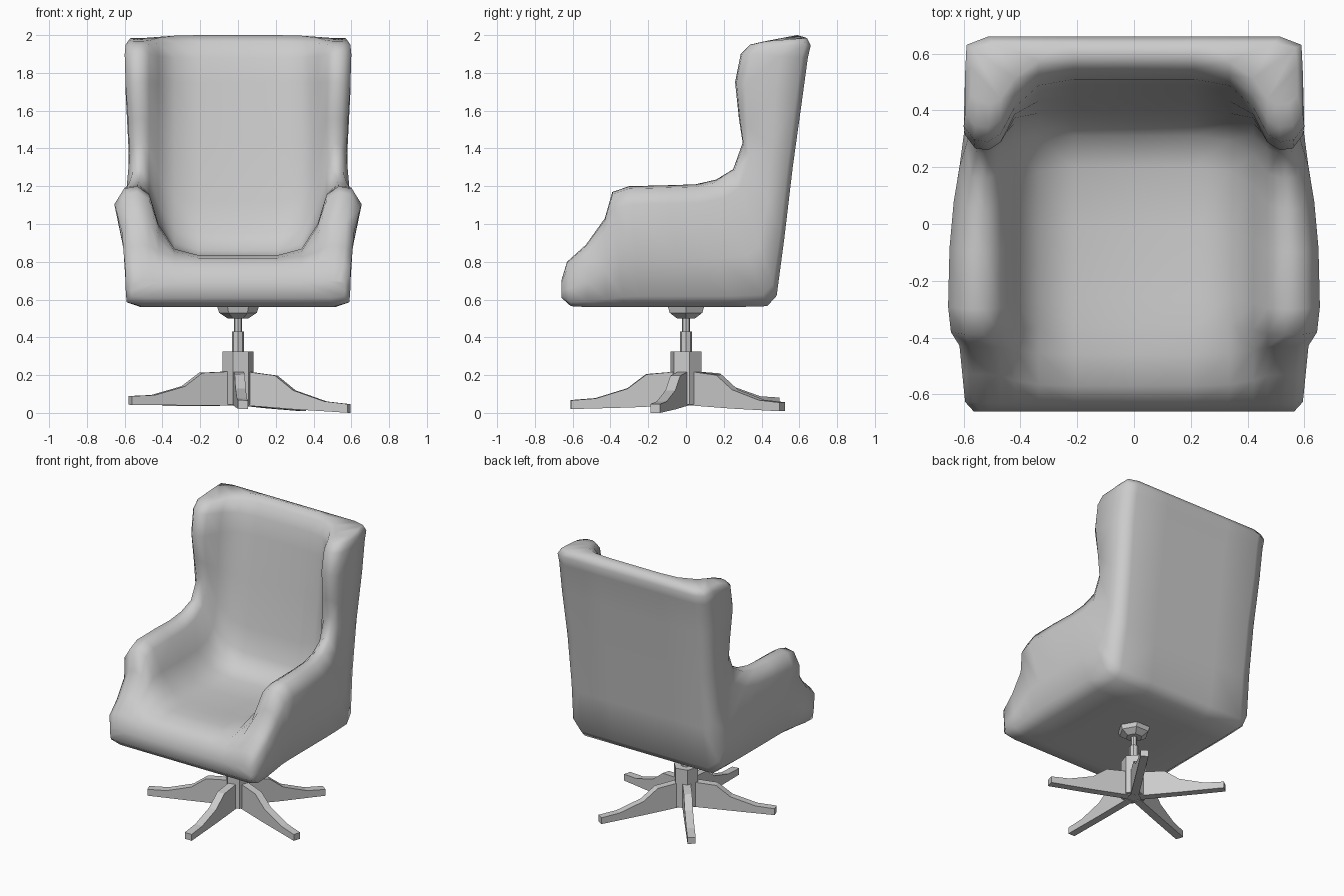
import bpy, math
from mathutils import Vector

if "Cube" in bpy.data.objects:
    bpy.data.objects.remove(bpy.data.objects["Cube"])


def make_object(name, verts, faces, smooth=False):
    mesh = bpy.data.meshes.new(name)
    mesh.from_pydata(verts, [], faces)
    mesh.update()
    for p in mesh.polygons:
        p.use_smooth = smooth
    ob = bpy.data.objects.new(name, mesh)
    bpy.context.collection.objects.link(ob)
    return ob


def lathe(name, profile, sides, turn=0.0):
    """Closed faceted turning from (radius, z) pairs, bottom to top."""
    verts, faces = [], []
    for r, z in profile:
        for k in range(sides):
            a = turn + 2 * math.pi * k / sides
            verts.append((r * math.cos(a), r * math.sin(a), z))
    for i in range(len(profile) - 1):
        for k in range(sides):
            m = (k + 1) % sides
            faces.append((i * sides + k, i * sides + m,
                          (i + 1) * sides + m, (i + 1) * sides + k))
    faces.append(tuple(reversed(range(sides))))
    faces.append(tuple(range(len(verts) - sides, len(verts))))
    return make_object(name, verts, faces)


# Upholstered shell: half sections swept from seat front to top of back.
# Each row: inner centre (y, z), rim (y, z), outer corner (y, z), rim half width
ROWS = [
    (-.66, .69, -.66, .70, -.66, .61, .565),
    (-.635, .77, -.63, .80, -.61, .565, .595),
    (-.57, .82, -.53, .89, -.52, .56, .605),
    (-.46, .835, -.43, 1.03, -.42, .56, .615),
    (-.36, .835, -.39, 1.17, -.33, .56, .645),
    (-.26, .83, -.30, 1.20, -.24, .56, .655),
    (-.02, .82, -.10, 1.205, 0, .56, .65),
    (.20, .825, .05, 1.21, .25, .56, .635),
    (.31, .86, .16, 1.235, .43, .565, .615),
    (.365, .95, .25, 1.29, .48, .62, .59),
    (.40, 1.12, .30, 1.43, .52, .92, .575),
    (.45, 1.45, .28, 1.56, .565, 1.30, .58),
    (.49, 1.75, .26, 1.75, .615, 1.66, .595),
    (.51, 1.88, .29, 1.90, .645, 1.88, .60),
    (.545, 1.965, .34, 1.95, .66, 1.945, .595),
    (.59, 2.0, .42, 1.968, .64, 1.985, .575),
]


def section(cy, cz, ry, rz, by, bz, xo):
    C, R, B = Vector((0, cy, cz)), Vector((0, ry, rz)), Vector((0, by, bz))
    xi, xn, xb = .42, .47, min(xo, .595)
    w = xo - xn
    inner = [(0, 0), (.5 * xi, 0), (.8 * xi, .1), (xi, .45), (xn, .88), (xn + .35 * w, 1)]
    outer = [(xn + .72 * w, .02), (xo, .15), (xb, .6), (xb - .005, .91),
             (xb - .08, 1), (.25, 1), (0, 1)]
    pts = [C.lerp(R, t) + Vector((x, 0, 0)) for x, t in inner]
    return pts + [R.lerp(B, t) + Vector((x, 0, 0)) for x, t in outer]


verts = [p for row in ROWS for p in section(*row)]
n, last = 13, (len(ROWS) - 1) * 13
faces = []
for i in range(len(ROWS) - 1):
    for j in range(n - 1):
        a = i * n + j
        faces.append((a, a + 1, a + n + 1, a + n))
for j in range(n // 2):
    front = [j, n - 1 - j, n - 2 - j]
    if j + 1 != n - 2 - j:
        front.append(j + 1)
    faces.append(tuple(front))
    faces.append(tuple(last + k for k in reversed(front)))
shell = make_object("upholstered_shell", verts, faces, smooth=True)
mirror = shell.modifiers.new("mirror", 'MIRROR')
mirror.merge_threshold = 0.001

# Swivel plate, stem and hub
lathe("swivel_plate", [(.055, .50), (.10, .53), (.115, .575)], 6)
lathe("stem", [(.032, .30), (.032, .43), (.021, .43), (.021, .51)], 8)
lathe("hub", [(.085, .045), (.085, .325)], 6, math.radians(12))

# Five radial feet, slightly tilted as a set
LEG = [(.04, .04), (.30, .03), (.61, .022), (.61, .068), (.48, .078),
       (.31, .13), (.21, .205), (.04, .22)]
HALF = .027
for k in range(5):
    m = len(LEG)
    lv = [(r, s * HALF, z) for s in (-1, 1) for r, z in LEG]
    lf = [tuple(range(m)), tuple(reversed(range(m, 2 * m)))]
    lf += [(j, j + m, (j + 1) % m + m, (j + 1) % m) for j in range(m)]
    a = math.radians(-87.5 + 72 * k)
    out = []
    for r, y, z in lv:
        x, yy = r * math.cos(a) - y * math.sin(a), r * math.sin(a) + y * math.cos(a)
        out.append((x, yy, z - .022 * x / .6 if r > .1 else z))
    make_object(f"leg_{k + 1}", out, lf)
